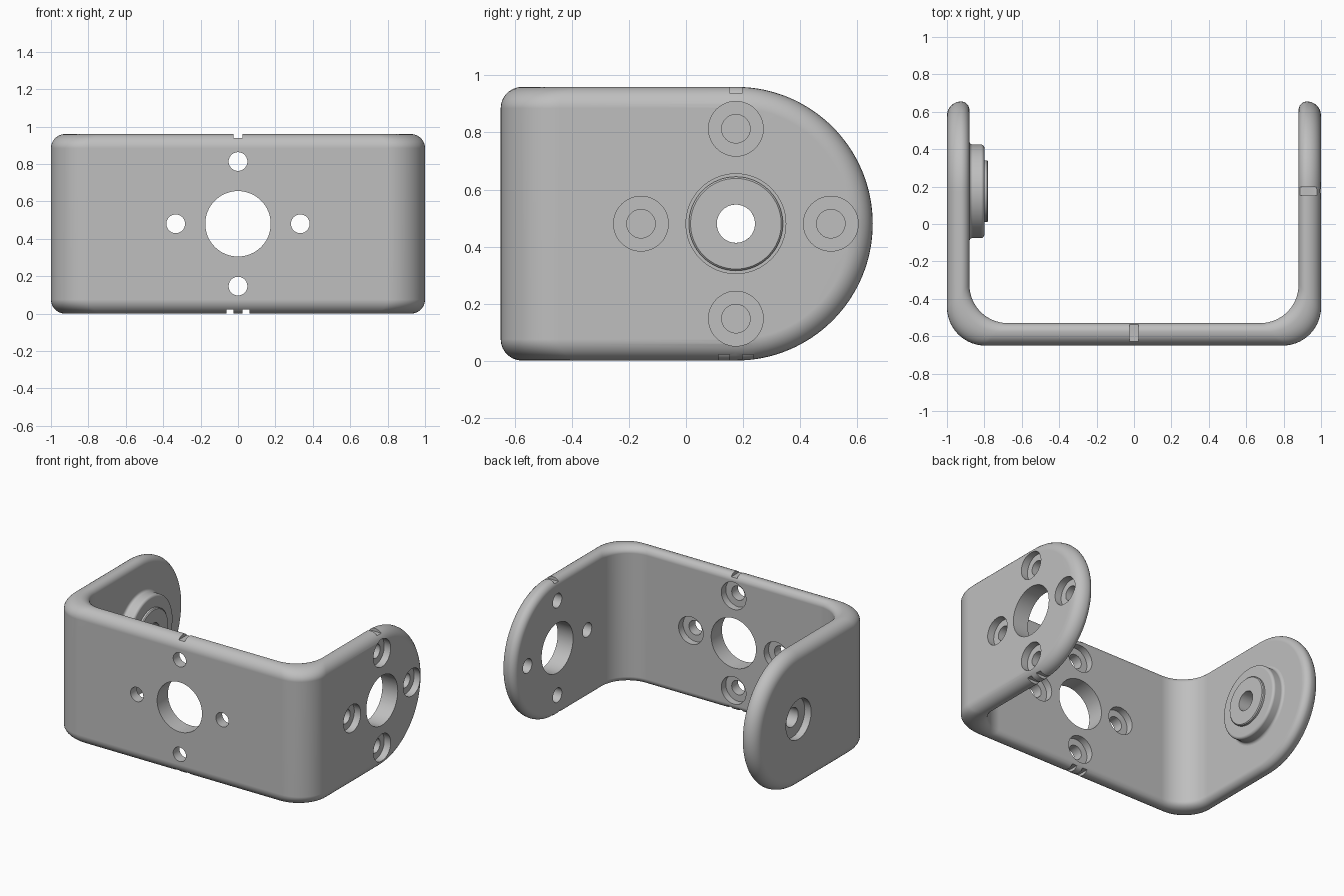
import bpy, bmesh
from math import sin, cos, pi
from mathutils import Matrix, Vector

cube = bpy.data.objects.get("Cube")
if cube:
    bpy.data.objects.remove(cube, do_unlink=True)

T = 0.12                      # plate thickness
MID, PIVOT = 0.48, 0.175      # height of the hole centres, y of the arm centres
OUT_R, IN_R = 0.075, 0.045    # edge rounding outside and inside
BEND = 0.205                  # bend radius
BOLT = 0.333                  # bolt circle radius
DEPTH = 0.05                  # counterbore depth

grey = bpy.data.materials.new("plain grey")
grey.use_nodes = True
colour = (0.52, 0.52, 0.52, 1)
grey.diffuse_color = colour
grey.node_tree.nodes["Principled BSDF"].inputs["Base Color"].default_value = colour


def make_object(name, bm):
    bmesh.ops.remove_doubles(bm, verts=bm.verts, dist=0.0002)
    bmesh.ops.recalc_face_normals(bm, faces=bm.faces)
    mesh = bpy.data.meshes.new(name)
    bm.to_mesh(mesh)
    bm.free()
    mesh.materials.append(grey)
    obj = bpy.data.objects.new(name, mesh)
    bpy.context.collection.objects.link(obj)
    return obj


def bridge(bm, rings, closed):
    """Join neighbouring rings of points with quads."""
    rows = [[bm.verts.new(p) for p in ring] for ring in rings]
    n = len(rows[0])
    pairs = list(zip(rows, rows[1:])) + ([(rows[-1], rows[0])] if closed else [])
    for a, b in pairs:
        for i in range(n):
            j = (i + 1) % n
            bm.faces.new((a[i], a[j], b[j], b[i]))


def lathe(bm, profile, origin, axis, steps=48, closed=False):
    """Spin (radius, height) points about an axis."""
    turn = Vector(axis).to_track_quat('Z', 'Y').to_matrix().to_4x4()
    place = Matrix.Translation(origin) @ turn
    bridge(bm, [[place @ Vector((r * cos(2 * pi * k / steps), r * sin(2 * pi * k / steps), h))
                 for k in range(steps)] for r, h in profile], closed)


def smooth(obj):
    bpy.ops.object.select_all(action='DESELECT')
    obj.select_set(True)
    bpy.context.view_layer.objects.active = obj
    bpy.ops.object.shade_smooth_by_angle(angle=0.6)
    mod = obj.modifiers.new("even_shading", 'WEIGHTED_NORMAL')
    mod.keep_sharp = True


# Bent strip: plan path at depth d with its outline drawn in by inset
def path(d, inset):
    r = MID - inset
    x, y, c = 1 - d, -0.65 + d, BEND
    half = [(x, PIVOT + r * cos(pi / 2 * k / 32), r * sin(pi / 2 * k / 32)) for k in range(33)]
    half += [(x - c + c * cos(pi / 2 * k / 14), y + c - c * sin(pi / 2 * k / 14), r)
             for k in range(15)]
    return half + [(-px, py, h) for px, py, h in reversed(half)]


quarter = [pi / 2 * k / 7 for k in range(8)]
layers = [(OUT_R * (1 - cos(a)), OUT_R * (1 - sin(a))) for a in quarter]
layers += [(T - IN_R * (1 - cos(a)), IN_R * (1 - sin(a))) for a in reversed(quarter[:-1])]
columns = list(zip(*[path(d, i) for d, i in layers]))
bm = bmesh.new()
bridge(bm, [[(x, y, MID + h) for x, y, h in col] + [(x, y, MID - h) for x, y, h in reversed(col)]
            for col in columns], False)
# drop the collapsed end faces before welding the tips
bmesh.ops.remove_doubles(bm, verts=bm.verts, dist=0.0002)
bmesh.ops.dissolve_degenerate(bm, edges=bm.edges, dist=0.0002)
bracket = make_object("bracket", bm)

# Cutters: holes, counterbores and edge notches
bm = bmesh.new()


def stepped_hole(origin, axis, small, large):
    lathe(bm, [(0, -0.2), (small, -0.2), (small, -DEPTH), (large, -DEPTH),
               (large, 0.05), (0, 0.05)], origin, axis)


def notch(x, y, z, sx, sy, sz):
    bmesh.ops.create_cube(bm, size=1, matrix=Matrix.Translation((x, y, z)) @
                          Matrix.Diagonal((sx, sy, sz, 1)))


for centre, axis, side in (((0, -0.53, MID), (0, 1, 0), (1, 0, 0)),
                           ((1, PIVOT, MID), (1, 0, 0), (0, 1, 0))):
    centre, side = Vector(centre), Vector(side)
    lathe(bm, [(0, -0.2), (0.175, -0.2), (0.175, 0.1), (0, 0.1)], centre, axis, 64)
    for step in (side, -side, Vector((0, 0, 1)), Vector((0, 0, -1))):
        stepped_hole(centre + BOLT * step, axis, 0.05, 0.096)
stepped_hole((-1, PIVOT, MID), (-1, 0, 0), 0.067, 0.14)

for offset, z, width in ((0, 0.968, 0.046), (-0.042, -0.008, 0.038), (0.042, -0.008, 0.038)):
    notch(offset, -0.59, z, width, 0.2, 0.06)
    notch(0.94, PIVOT + offset, z, 0.2, width, 0.06)
cutter = make_object("hole_cutter", bm)
cutter.hide_render = True

cut = bracket.modifiers.new("holes", 'BOOLEAN')
cut.operation, cut.solver, cut.object = 'DIFFERENCE', 'EXACT', cutter
bpy.context.view_layer.objects.active = bracket
bpy.ops.object.modifier_apply(modifier=cut.name)
bpy.data.objects.remove(cutter, do_unlink=True)
smooth(bracket)

# Bearing boss on the inside of the right arm
f = 0.018
arcs = [pi / 2 * k / 5 for k in range(6)]
profile = [(0.067, -0.01), (0.25 + f, -0.01)]
profile += [(0.25 + f * (1 - sin(a)), f * (1 - cos(a))) for a in arcs]
profile += [(0.25 - f * (1 - cos(a)), 0.08 - f * (1 - sin(a))) for a in arcs]
profile += [(0.165, 0.08), (0.165, 0.094), (0.159, 0.1), (0.067, 0.1)]
bm = bmesh.new()
lathe(bm, profile, (-1 + T, PIVOT, MID), (1, 0, 0), 64, True)
smooth(make_object("bearing_boss", bm))
